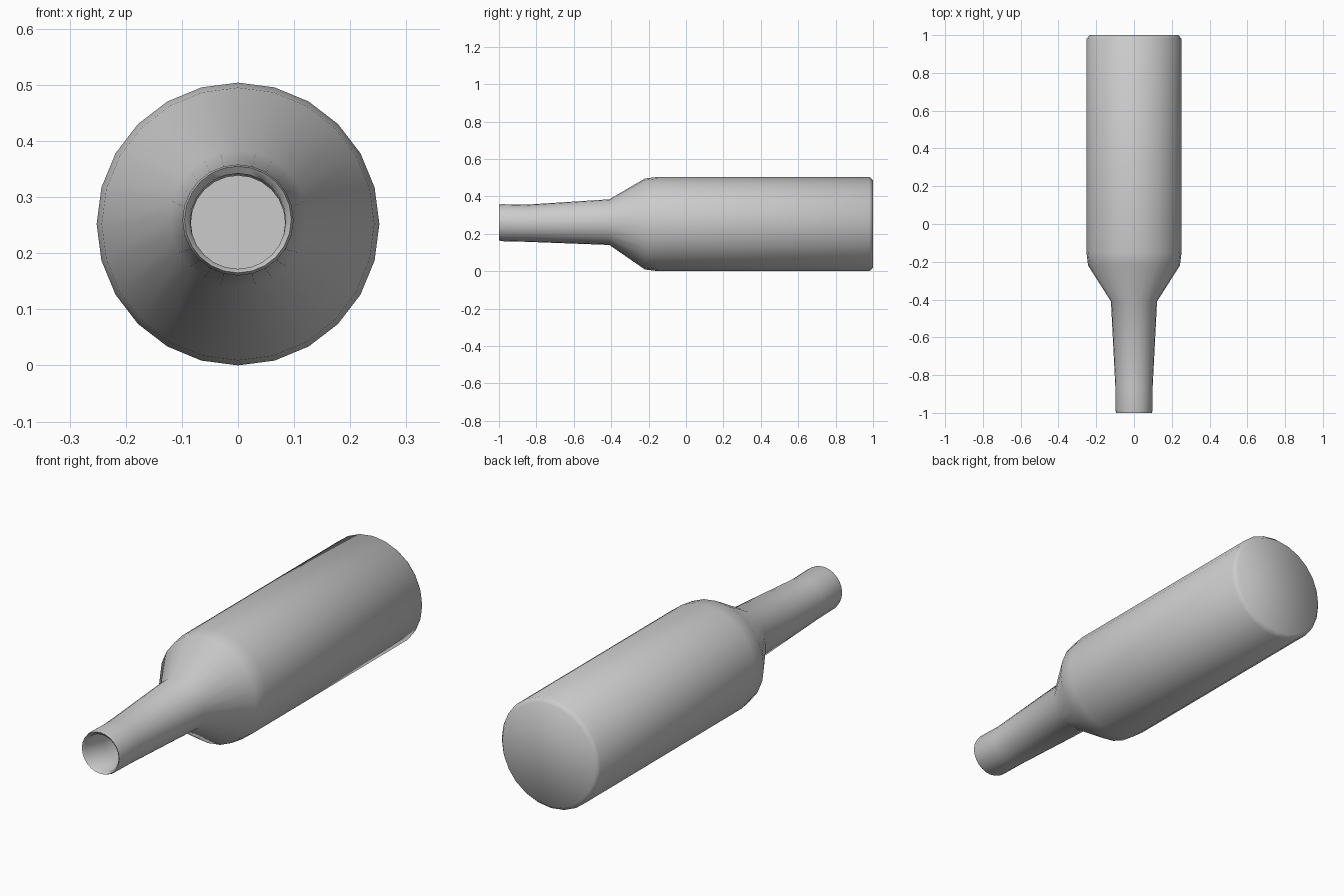
import bpy, bmesh, math

if "Cube" in bpy.data.objects:
    bpy.data.objects.remove(bpy.data.objects["Cube"])

SIDES = 24


def lathe(name, profile):
    """Spin (y, radius, centre z) stations round the y axis; close both ends."""
    bm = bmesh.new()
    rings = []
    for y, r, cz in profile:
        ring = []
        for i in range(SIDES):
            a = 2 * math.pi * i / SIDES
            ring.append(bm.verts.new((r * math.sin(a), y, cz + r * math.cos(a))))
        rings.append(ring)
    for a, b in zip(rings, rings[1:]):
        for i in range(SIDES):
            j = (i + 1) % SIDES
            bm.faces.new((a[i], a[j], b[j], b[i]))
    bm.faces.new(rings[0])
    bm.faces.new(rings[-1])
    bmesh.ops.recalc_face_normals(bm, faces=bm.faces)
    mesh = bpy.data.meshes.new(name)
    bm.to_mesh(mesh)
    bm.free()
    obj = bpy.data.objects.new(name, mesh)
    bpy.context.collection.objects.link(obj)
    bpy.context.view_layer.objects.active = obj
    obj.select_set(True)
    bpy.ops.object.shade_smooth_by_angle(angle=math.radians(50))
    return obj


# Hollow bottle lying on its side: base, body, shoulder, neck, lip, then inner wall
lathe("bottle", [
    (1.00, 0.235, 0.252),
    (0.98, 0.252, 0.252),
    (-0.15, 0.252, 0.252),
    (-0.22, 0.243, 0.252),
    (-0.41, 0.122, 0.262),
    (-0.86, 0.099, 0.256),
    (-0.985, 0.099, 0.259),
    (-1.00, 0.095, 0.260),
    (-0.99, 0.085, 0.257),
    (-0.86, 0.084, 0.254),
    (-0.41, 0.105, 0.260),
    (-0.22, 0.225, 0.252),
    (0.96, 0.230, 0.252),
])
